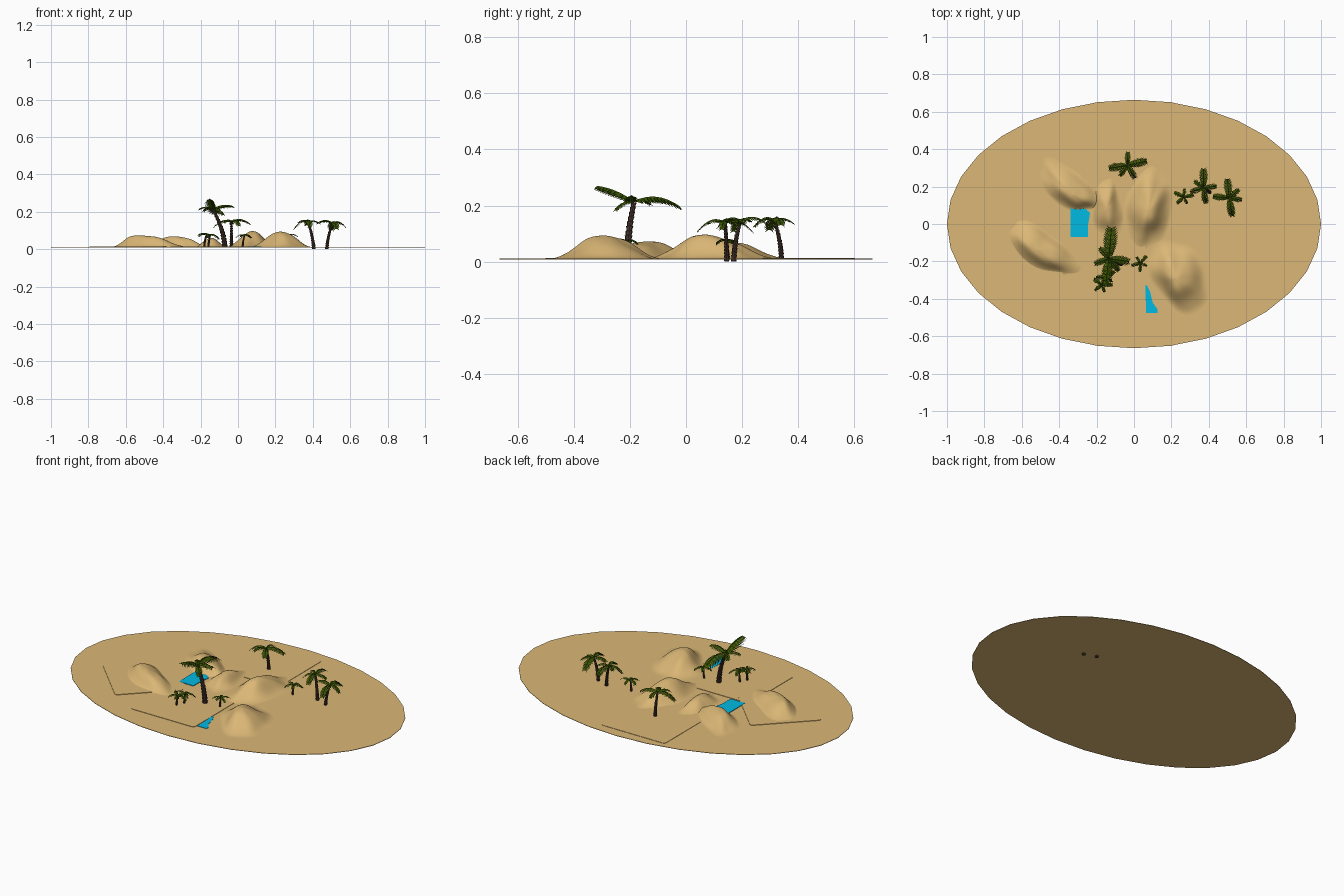
import bpy, bmesh, math, random
from mathutils import Vector

if "Cube" in bpy.data.objects:
    bpy.data.objects.remove(bpy.data.objects["Cube"])

random.seed(4)
GROUND = 0.011


def mat(name, rgb):
    m = bpy.data.materials.new(name)
    m.diffuse_color = (*rgb, 1)
    m.use_nodes = True
    m.node_tree.nodes["Principled BSDF"].inputs["Base Color"].default_value = m.diffuse_color
    return m


SAND = mat("sand", (0.71, 0.475, 0.18))
WATER = mat("water", (0.0, 0.49, 0.77))
BARK = mat("bark", (0.065, 0.036, 0.026))
LEAF = mat("leaf_green", (0.05, 0.11, 0.0))
LEAF_DARK = mat("dark_leaf_green", (0.028, 0.06, 0.0))


def make(name, verts, faces, mats, smooth=False, idx=None):
    me = bpy.data.meshes.new(name)
    me.from_pydata([tuple(v) for v in verts], [], faces)
    for m in mats:
        me.materials.append(m)
    for i, p in enumerate(me.polygons):
        p.use_smooth = smooth
        if idx:
            p.material_index = idx[i]
    me.update()
    ob = bpy.data.objects.new(name, me)
    bpy.context.collection.objects.link(ob)
    return ob


def plate(name, outline, z0, z1, m):
    """Thin flat slab from a counter-clockwise outline."""
    n = len(outline)
    verts = [(x, y, z) for z in (z0, z1) for x, y in outline]
    faces = [tuple(reversed(range(n))), tuple(range(n, 2 * n))]
    faces += [(i, (i + 1) % n, n + (i + 1) % n, n + i) for i in range(n)]
    return make(name, verts, faces, [m])


def rounded_square(cx, cy, half, ang, r=0.015):
    pts = []
    for q in range(4):
        sx, sy = ((1, 1), (-1, 1), (-1, -1), (1, -1))[q]
        for k in range(4):
            t = math.radians(q * 90 + k * 30)
            x = sx * (half - r) + r * math.cos(t)
            y = sy * (half - r) + r * math.sin(t)
            c, s = math.cos(ang), math.sin(ang)
            pts.append((cx + x * c - y * s, cy + x * s + y * c))
    return pts


# Oval desert floor
oval = [(math.cos(i * math.tau / 32), 0.664 * math.sin(i * math.tau / 32)) for i in range(32)]
plate("desert_floor", oval, 0.0085, GROUND, SAND)

# Thin sand sheets lying on the floor
for i, (x, y, h, a) in enumerate([(-0.07, 0.39, 0.21, 0), (-0.15, -0.29, 0.21, 0),
                                  (-0.525, -0.13, 0.195, math.radians(45))]):
    plate(f"sand_sheet_{i + 1}", rounded_square(x, y, h, a), 0.0105, 0.013 + i * 0.0004, SAND)

# Water pools
plate("pool_left", [(-0.34, -0.07), (-0.245, -0.07), (-0.245, 0.0), (-0.235, 0.06),
                    (-0.265, 0.085), (-0.305, 0.095), (-0.34, 0.10)], 0.011, 0.0145, WATER)
plate("pool_front", [(0.065, -0.475), (0.125, -0.475), (0.125, -0.455), (0.10, -0.42),
                     (0.085, -0.36), (0.07, -0.33), (0.06, -0.33)], 0.011, 0.0132, WATER)


def dune(name, cx, cy, a, b, deg, h, bend=0.0, shift=(0, 0), plateau=1.0, phase=0.0):
    """Oval mound with a bent ridge, a shifted peak and gentle wind lumps."""
    ca, sa = math.cos(math.radians(deg)), math.sin(math.radians(deg))
    rings, segs = 20, 64
    verts, faces = [], []
    for j in range(rings + 1):
        r = j / rings
        for i in range(segs):
            t = i * math.tau / segs
            edge = 1 + 0.06 * math.sin(3 * t + phase) + 0.04 * math.sin(5 * t + 2 * phase)
            u, v = r * edge * math.cos(t), r * edge * math.sin(t)
            z = h * (0.5 + 0.5 * math.cos(math.pi * r ** plateau))
            z *= 1 - 0.13 * r * (1 + math.sin(9 * u + phase) + math.sin(7 * v + 3 * u))
            x = a * u + shift[0] * (1 - r)
            y = b * v + shift[1] * (1 - r) + bend * (u * u - 0.4)
            verts.append((cx + x * ca - y * sa, cy + x * sa + y * ca, GROUND + z))
    for j in range(rings):
        for i in range(segs):
            k = (i + 1) % segs
            lo, hi = j * segs, (j + 1) * segs
            faces.append((lo + i, hi + i, hi + k, lo + k))
    ob = make(name, verts, faces, [SAND], True)
    bm = bmesh.new()
    bm.from_mesh(ob.data)
    bmesh.ops.remove_doubles(bm, verts=bm.verts, dist=1e-5)
    bm.to_mesh(ob.data)
    bm.free()
    for p in ob.data.polygons:
        p.use_smooth = True


# Dunes
dune("dune_back_left", -0.345, 0.20, 0.20, 0.10, -35, 0.057, 0.02, (0.04, -0.015), 1.35, 0.5)
dune("dune_left", -0.485, -0.13, 0.235, 0.105, -33, 0.062, 0.02, (-0.02, -0.015), 1.45, 1.2)
dune("dune_small", -0.14, 0.085, 0.17, 0.085, 95, 0.050, -0.015, (0, 0), 1.2, 2.0)
dune("dune_middle", 0.08, 0.09, 0.23, 0.13, 82, 0.086, -0.025, (-0.02, -0.01), 1.1, 0.2)
dune("dune_front", 0.24, -0.275, 0.215, 0.145, -60, 0.083, 0.01, (0.01, -0.015), 1.15, 2.6)


def palm(name, base, top, r, fronds, lean=0.4):
    """Ringed curved trunk plus feathery fronds (angle, length, rise, droop)."""
    base, top = Vector(base), Vector(top)
    mid = base.lerp(top, 0.5)
    mid.x += (base.x - top.x) * lean
    mid.y += (base.y - top.y) * lean
    steps, sides = 12, 8
    verts, faces = [], []
    for j in range(steps):
        for t, k in ((j / steps, 0.82), ((j + 0.9) / steps, 1.12)):
            c = base * (1 - t) ** 2 + mid * 2 * t * (1 - t) + top * t * t
            rad = r * k * (1.1 - 0.45 * t)
            verts += [(c.x + rad * math.cos(i * math.tau / sides),
                       c.y + rad * math.sin(i * math.tau / sides), c.z) for i in range(sides)]
    n = 2 * steps
    for j in range(n - 1):
        for i in range(sides):
            k = (i + 1) % sides
            faces.append((j * sides + i, j * sides + k, (j + 1) * sides + k, (j + 1) * sides + i))
    faces += [tuple(reversed(range(sides))), tuple(range((n - 1) * sides, n * sides))]
    make(name + "_trunk", verts, faces, [BARK])

    verts, faces, idx = [], [], []
    for deg, length, rise, droop in fronds:
        a = math.radians(deg)
        d = Vector((math.cos(a), math.sin(a), 0))
        s = Vector((-d.y, d.x, 0))

        def at(t):
            return top + d * length * t + Vector((0, 0, rise * t - droop * t * t))
        count = 13
        for i in range(count):
            t0 = 0.06 + 0.94 * i / count
            t1 = t0 + 0.94 / count
            w = length * 0.25 * math.sin(math.pi * (0.12 + 0.78 * t0)) ** 0.7
            for side in (1, -1):
                p, q = at(t0), at(t1)
                out = s * side * w
                tip = q + out + d * w * 0.45 - Vector((0, 0, w * 0.6))
                b = len(verts)
                verts += [p, p + out * 0.6 + d * w * 0.18 - Vector((0, 0, w * 0.2)), tip,
                          q + out * 0.5 + d * w * 0.1 - Vector((0, 0, w * 0.15)), q]
                f = (b, b + 1, b + 2, b + 3, b + 4)
                faces.append(f if side < 0 else f[::-1])
                idx.append(i % 2)
        # central rib of the frond
        rw = length * 0.02
        for i in range(8):
            p, q = at(i / 8), at((i + 1) / 8)
            b = len(verts)
            up = Vector((0, 0, rw))
            verts += [p - s * rw, p + s * rw, q + s * rw, q - s * rw, p + up, q + up]
            faces += [(b, b + 3, b + 5, b + 4), (b + 1, b + 4, b + 5, b + 2), (b, b + 1, b + 2, b + 3)]
            idx += [1, 1, 1]
    make(name + "_fronds", verts, faces, [LEAF, LEAF_DARK], False, idx)


def crown(angles, lengths):
    return [(a, l, l * random.uniform(0.45, 0.7), l * random.uniform(0.65, 1.05))
            for a, l in zip(angles, lengths)]


# Tall palm
palm("tall_palm", (-0.07, -0.21, 0.010), (-0.135, -0.185, 0.213), 0.0135,
     [(85, 0.165, 0.08, 0.10), (-8, 0.11, 0.07, 0.055), (-97, 0.135, 0.095, 0.04),
      (200, 0.08, 0.05, 0.05), (-50, 0.085, 0.03, 0.06), (130, 0.075, 0.05, 0.06)])

# Medium palms
palm("back_palm", (-0.035, 0.34, 0.010), (-0.035, 0.315, 0.148), 0.009,
     crown((88, 12, 190, 300, 235), (0.07, 0.105, 0.10, 0.08, 0.07)))
palm("right_palm", (0.405, 0.17, 0.0), (0.372, 0.195, 0.147), 0.0095,
     crown((90, 5, 200, 278, 145), (0.10, 0.07, 0.075, 0.085, 0.06)))
palm("far_right_palm", (0.475, 0.145, 0.0), (0.508, 0.14, 0.140), 0.009,
     crown((95, 350, 175, 280, 40), (0.10, 0.07, 0.085, 0.10, 0.07)))

# Small palms
for i, (x, y, h, rot, l) in enumerate([(0.265, 0.145, 0.074, 10, 0.055), (0.035, -0.21, 0.074, 50, 0.05),
                                       (-0.17, -0.325, 0.076, 0, 0.055), (-0.148, -0.285, 0.076, 35, 0.055)]):
    palm(f"small_palm_{i + 1}", (x - 0.01, y + 0.005, 0.010), (x, y, h), 0.006,
         crown([rot + k * 72 for k in range(5)], [l, l * 0.8, l, l * 0.9, l * 0.75]))
